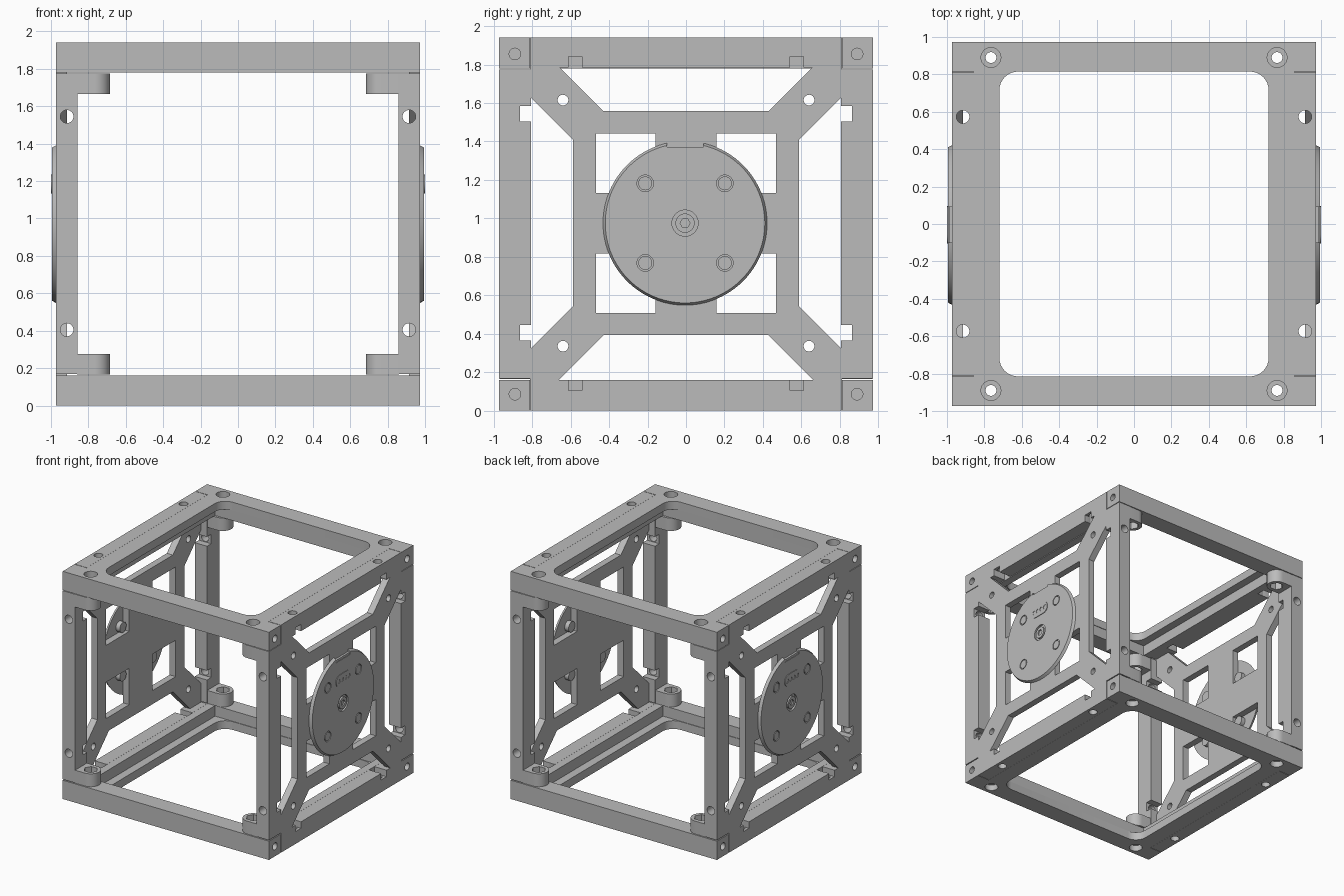
import bpy, bmesh, math
from mathutils import Matrix, Vector

if "Cube" in bpy.data.objects:
    bpy.data.objects.remove(bpy.data.objects["Cube"])

H = 1.94          # overall height
C = 0.975         # disc / panel centre height
grey = bpy.data.materials.new("light grey")
grey.diffuse_color = (0.5, 0.5, 0.5, 1)
grey.use_nodes = True
grey.node_tree.nodes["Principled BSDF"].inputs["Base Color"].default_value = grey.diffuse_color


def prism(name, pts, axis, lo, hi):
    """Extrude a 2D outline along an axis (x: y,z / y: x,z / z: x,y)."""
    place = {'x': lambda a, b, t: (t, a, b),
             'y': lambda a, b, t: (a, t, b),
             'z': lambda a, b, t: (a, b, t)}[axis]
    bm = bmesh.new()
    low = [bm.verts.new(place(a, b, lo)) for a, b in pts]
    top = [bm.verts.new(place(a, b, hi)) for a, b in pts]
    n = len(pts)
    bm.faces.new(low)
    bm.faces.new(top[::-1])
    for i in range(n):
        bm.faces.new((low[i], low[(i + 1) % n], top[(i + 1) % n], top[i]))
    bmesh.ops.recalc_face_normals(bm, faces=bm.faces)
    me = bpy.data.meshes.new(name)
    bm.to_mesh(me)
    bm.free()
    me.materials.append(grey)
    ob = bpy.data.objects.new(name, me)
    bpy.context.collection.objects.link(ob)
    return ob


def box(name, x, y, z):
    pts = [(x[0], y[0]), (x[1], y[0]), (x[1], y[1]), (x[0], y[1])]
    return prism(name, pts, 'z', *z)


def circle(a, b, r, n=32, start=0.0, sweep=2 * math.pi):
    full = sweep > 6.28
    return [(a + r * math.cos(start + sweep * i / (n if full else n - 1)),
             b + r * math.sin(start + sweep * i / (n if full else n - 1)))
            for i in range(n)]


def rod(name, axis, a, b, r, lo, hi, n=32):
    return prism(name, circle(a, b, r, n), axis, lo, hi)


def cut(ob, cutters):
    """Subtract the cutters from the part, then remove them."""
    for c in cutters:
        m = ob.modifiers.new("cut", 'BOOLEAN')
        m.operation, m.solver, m.object = 'DIFFERENCE', 'EXACT', c
    bpy.context.view_layer.update()
    dg = bpy.context.evaluated_depsgraph_get()
    me = bpy.data.meshes.new_from_object(ob.evaluated_get(dg))
    ob.modifiers.clear()
    ob.data = me
    for c in cutters:
        bpy.data.objects.remove(c, do_unlink=True)
    return ob


def flip(obs, axis, centre=0.0):
    """Add mirrored copies of the parts across a plane."""
    out = list(obs)
    n = Vector([1.0 if i == axis else 0.0 for i in range(3)])
    mat = (Matrix.Translation(n * centre) @ Matrix.Scale(-1, 4, n)
           @ Matrix.Translation(-n * centre))
    for ob in obs:
        dup = ob.copy()
        dup.data = ob.data.copy()
        dup.data.transform(mat)
        dup.data.flip_normals()
        bpy.context.collection.objects.link(dup)
        out.append(dup)
    return out


signs = [(sx, sy) for sx in (-1, 1) for sy in (-1, 1)]

# Bottom frame: rounded opening, stepped side lips, panel slots, screw holes
frame = box("end_frame", (-.972, .972), (-.972, .972), (0, .16))
opening = []
for k, (sx, sy) in enumerate([(1, 1), (-1, 1), (-1, -1), (1, -1)]):
    opening += circle(sx * .62, sy * .715, .1, 9, k * math.pi / 2, math.pi / 2)
cutters = [prism("cutter", opening, 'z', -.1, .3),
           box("cutter", (-.79, .79), (-.82, .82), (.07, .3))]
for s in (-1, 1):
    cutters.append(box("cutter", sorted((s * .857, s * 1.1)), (-.815, .815), (-.1, .3)))
for sx, sy in signs:
    cutters.append(rod("cutter", 'z', sx * .765, sy * .89, .029, -.1, .3))
    cutters.append(rod("cutter", 'z', sx * .765, sy * .89, .053, -.1, .05))
    cutters.append(rod("cutter", 'x', sy * .89, .085, .03, *sorted((sx * .9, sx * 1.1))))
cut(frame, cutters)
flip([frame], 2, H / 2)

# Side panel: end bars, diagonal arms, square ring and central cross
panel = box("side_panel", (.858, .972), (-.811, .811), (0, H))
cutters = [box("cutter", (.8, .915), (-.9, .9), (.16, H - .155))]
for s in (-1, 1):
    cutters.append(prism("cutter", [(s * .825, C + .67), (s * .587, C + .432),
                                    (s * .587, C - .432), (s * .825, C - .67)], 'x', .8, 1.1))
    zi, zo = C + s * .583, (H - .155 if s > 0 else .16)
    wide = .43 + abs(zo - zi)
    cutters.append(prism("cutter", [(-wide, zo), (-.43, zi), (.43, zi), (wide, zo)],
                         'x', .8, 1.1))
    z = C + s * .64
    zs = (H - .157, H - .097) if s > 0 else (.105, .162)
    zh = (H - .156, H + .1) if s > 0 else (-.1, .161)
    for t in (-1, 1):
        ys = sorted((t * .158, t * .468))
        cutters.append(box("cutter", (.8, 1.1), ys, sorted((C + s * .157, C + s * .467))))
        cutters.append(rod("cutter", 'x', t * .64, z, .028, .8, 1.1))
        cutters.append(rod("cutter", 'z', .915, t * .573, .035, *zh))
        cutters.append(box("cutter", (.8, 1.1), sorted((t * .54, t * .612)), zs))
cut(panel, cutters)

# Round disc with chamfered rim, top notch and recesses
disc = prism("disc", circle(-.005, C, .427, 96), 'x', .972, .995)
for v in disc.data.vertices:
    if v.co.x > .99:
        v.co.y = -.005 + (v.co.y + .005) * .972
        v.co.z = C + (v.co.z - C) * .972
bolts = [(-.005 + sx * .207, C + sy * .207) for sx, sy in signs]
cutters = [box("cutter", (.9, 1.1), (-.1, .09), (1.352, 1.6)),
           rod("cutter", 'x', -.005, C, .068, .98, 1.1)]
cutters += [rod("cutter", 'x', y, z, .043, .985, 1.1) for y, z in bolts]
cut(disc, cutters)
side = [panel, disc]
side.append(box("disc_notch_lip", (.972, .99), (-.1, .09), (1.352, 1.37)))

# Disc bolts: heads outside, round bosses inside
for y, z in bolts:
    side.append(rod("disc_bolt", 'x', y, z, .036, .984, .995))
    side.append(rod("disc_boss", 'x', y, z, .044, .935, .973))

# Central hub with socket
hub = rod("hub", 'x', -.005, C, .05, .978, .995)
side.append(cut(hub, [rod("cutter", 'x', -.005, C, .026, .984, 1.1, 6)]))

# Rounded strip with four small holes
strip = circle(.045, 1.184, .05, 13, -math.pi / 2, math.pi)
strip += circle(-.055, 1.184, .05, 13, math.pi / 2, math.pi)
strip = prism("indicator_strip", strip, 'x', .994, 1.0)
side.append(cut(strip, [rod("cutter", 'x', y, 1.184, .018, .996, 1.1, 20)
                        for y in (-.07, -.026, .018, .062)]))
flip(side, 0)

# Corner column with cross holes and nut notches
column = box("column", (.857, .972), (.806, .972), (.168, H - .165))
cutters = []
for z in (.405, H - .395):
    cutters.append(rod("cutter", 'y', .915, z, .035, .7, 1.1))
    cutters.append(box("cutter", (.8, 1.1), (.7, .863), (z - .04, z + .04)))
cut(column, cutters)

# Rounded screw tab with hexagonal nut pocket
tab = [(.86, .81), (.86, .97)] + circle(.765, .89, .08, 20, math.pi / 2, math.pi)
tab = prism("screw_tab", tab, 'z', .165, .275)
cut(tab, [rod("cutter", 'z', .765, .89, .03, 0, .4),
          rod("cutter", 'z', .765, .89, .055, .205, .4, 6)])
tabs = flip([tab], 2, H / 2)
flip(flip([column] + tabs, 0), 1)

# Smooth round surfaces, keep hard edges
bpy.ops.object.select_all(action='DESELECT')
for ob in bpy.context.scene.objects:
    ob.select_set(True)
bpy.context.view_layer.objects.active = frame
bpy.ops.object.shade_smooth_by_angle(angle=math.radians(30))
